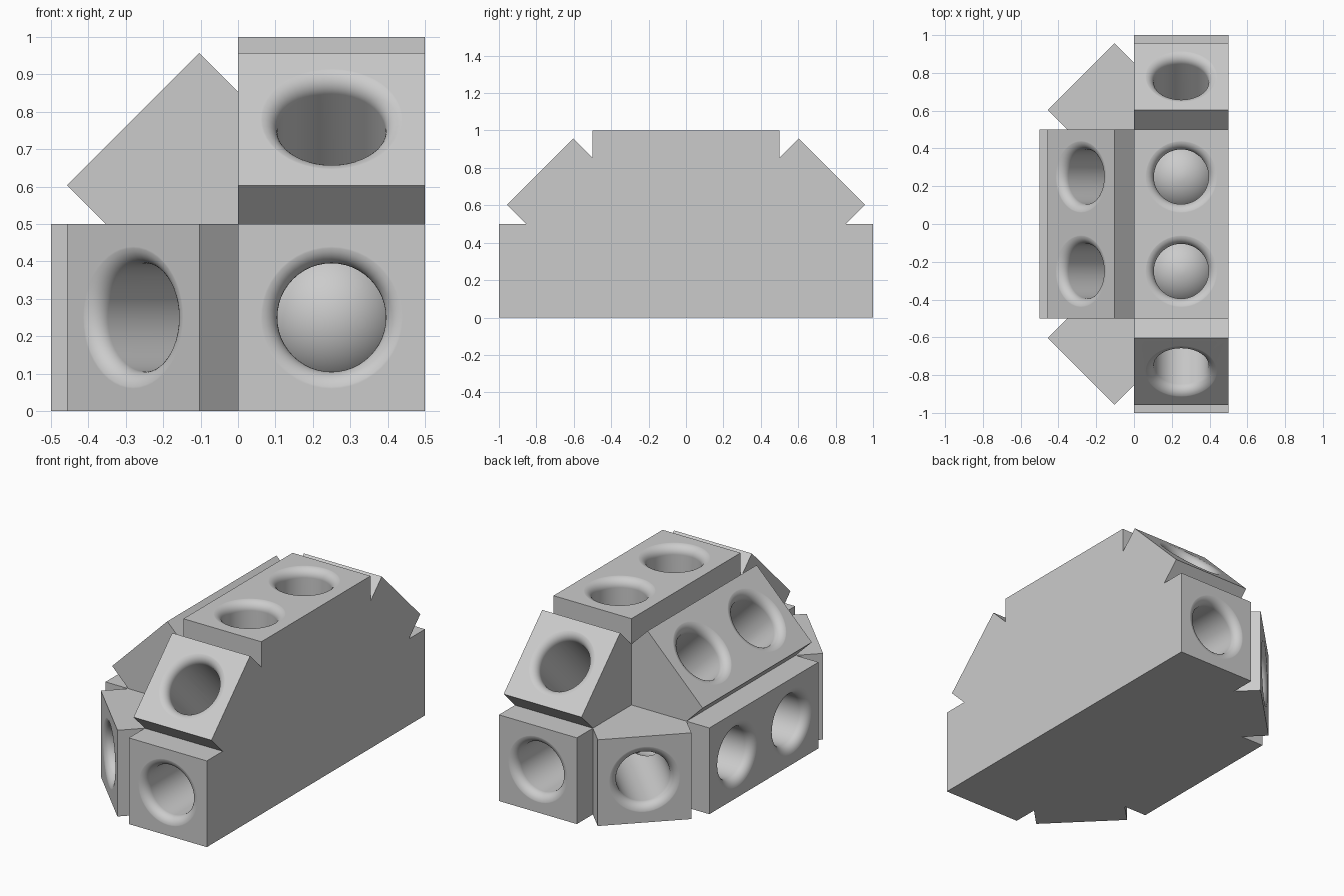
import bpy, bmesh, math
from mathutils import Vector, Matrix

if "Cube" in bpy.data.objects:
    bpy.data.objects.remove(bpy.data.objects["Cube"], do_unlink=True)

HALF = 0.25                      # half the width of every arm
REACH = 0.75                     # hub centre to arm face
HOLE = 0.145                     # bore radius
LIP = 0.05                       # rounding of the bore's mouth
SIDES = 48
HUB = Vector((0.25, -0.25, 0.25))

grey = bpy.data.materials.new("light_grey")
grey.use_nodes = True
colour = (0.6, 0.6, 0.6, 1)
grey.diffuse_color = colour
grey.node_tree.nodes["Principled BSDF"].inputs["Base Color"].default_value = colour

X, Y, Z = Vector((1, 0, 0)), Vector((0, 1, 0)), Vector((0, 0, 1))
# name: direction out of the hub, and the axis the arm is square to
ARMS = {
    "end_block": (-Y, X),
    "end_upper_block": (Z - Y, X),
    "top_block": (Z, X),
    "side_upper_block": (Z - X, Y),
    "side_block": (-X, Z),
    "corner_block": (-X - Y, Z),
}


def frame(direction, square):
    """Matrix at the hub whose z runs along the arm."""
    d = direction.normalized()
    rot = Matrix((square.cross(d), square, d)).transposed().to_4x4()
    return Matrix.Translation(HUB) @ rot


def make_object(name, bm, matrix):
    bm.transform(matrix)
    bmesh.ops.recalc_face_normals(bm, faces=bm.faces)
    mesh = bpy.data.meshes.new(name)
    bm.to_mesh(mesh)
    bm.free()
    mesh.materials.append(grey)
    obj = bpy.data.objects.new(name, mesh)
    bpy.context.collection.objects.link(obj)
    return obj


def make_block(name, matrix, start):
    bm = bmesh.new()
    bmesh.ops.create_cube(bm, size=1)
    size = Matrix.Diagonal((2 * HALF, 2 * HALF, REACH - start, 1))
    bm.transform(Matrix.Translation((0, 0, (REACH + start) / 2)) @ size)
    return make_object(name, bm, matrix)


def make_cutter(name, matrix):
    """Bore with a flared, rounded mouth."""
    top = REACH + 0.0005
    profile = [(HOLE, 0.1)]
    for i in range(9):
        a = math.radians(90) * i / 8
        profile.append((HOLE + LIP * (1 - math.cos(a)),
                        top - LIP * (1 - math.sin(a))))
    profile.append((HOLE + LIP, top + 0.02))
    bm = bmesh.new()
    rings = []
    for r, h in profile:
        angles = [math.tau * i / SIDES for i in range(SIDES)]
        rings.append([bm.verts.new((r * math.cos(a), r * math.sin(a), h))
                      for a in angles])
    for low, high in zip(rings, rings[1:]):
        for i in range(SIDES):
            j = (i + 1) % SIDES
            bm.faces.new((low[i], low[j], high[j], high[i]))
    bm.faces.new(rings[0][::-1])
    bm.faces.new(rings[-1])
    obj = make_object(name, bm, matrix)
    obj.hide_render = True
    return obj


def finish(obj):
    """Smooth the curved parts and mirror to the other end."""
    bpy.ops.object.select_all(action='DESELECT')
    obj.select_set(True)
    bpy.context.view_layer.objects.active = obj
    bpy.ops.object.shade_smooth_by_angle(angle=math.radians(30))
    mirror = obj.modifiers.new("other_end", 'MIRROR')
    mirror.use_axis = (False, True, False)
    weighted = obj.modifiers.new("flat_faces", 'WEIGHTED_NORMAL')
    weighted.keep_sharp = True


# Blocks and their bores
cutters = [make_cutter(name + "_cutter", frame(*arm)) for name, arm in ARMS.items()]
blocks = []
for name, arm in ARMS.items():
    straight = arm[0].length < 1.1
    block = make_block(name, frame(*arm), -HALF if straight else 0)
    for cutter in cutters:
        cut = block.modifiers.new("bore", 'BOOLEAN')
        cut.operation = 'DIFFERENCE'
        cut.solver = 'EXACT'
        cut.object = cutter
    blocks.append(block)

# Apply the bores, then drop the cutters
bpy.context.view_layer.update()
deps = bpy.context.evaluated_depsgraph_get()
for block in blocks:
    mesh = bpy.data.meshes.new_from_object(block.evaluated_get(deps))
    block.modifiers.clear()
    block.data = mesh
    finish(block)
for cutter in cutters:
    bpy.data.objects.remove(cutter, do_unlink=True)

# Ball at the hub, seen at the bottom of each bore
bm = bmesh.new()
bmesh.ops.create_uvsphere(bm, u_segments=48, v_segments=24, radius=0.2)
finish(make_object("hub_ball", bm, Matrix.Translation(HUB)))
